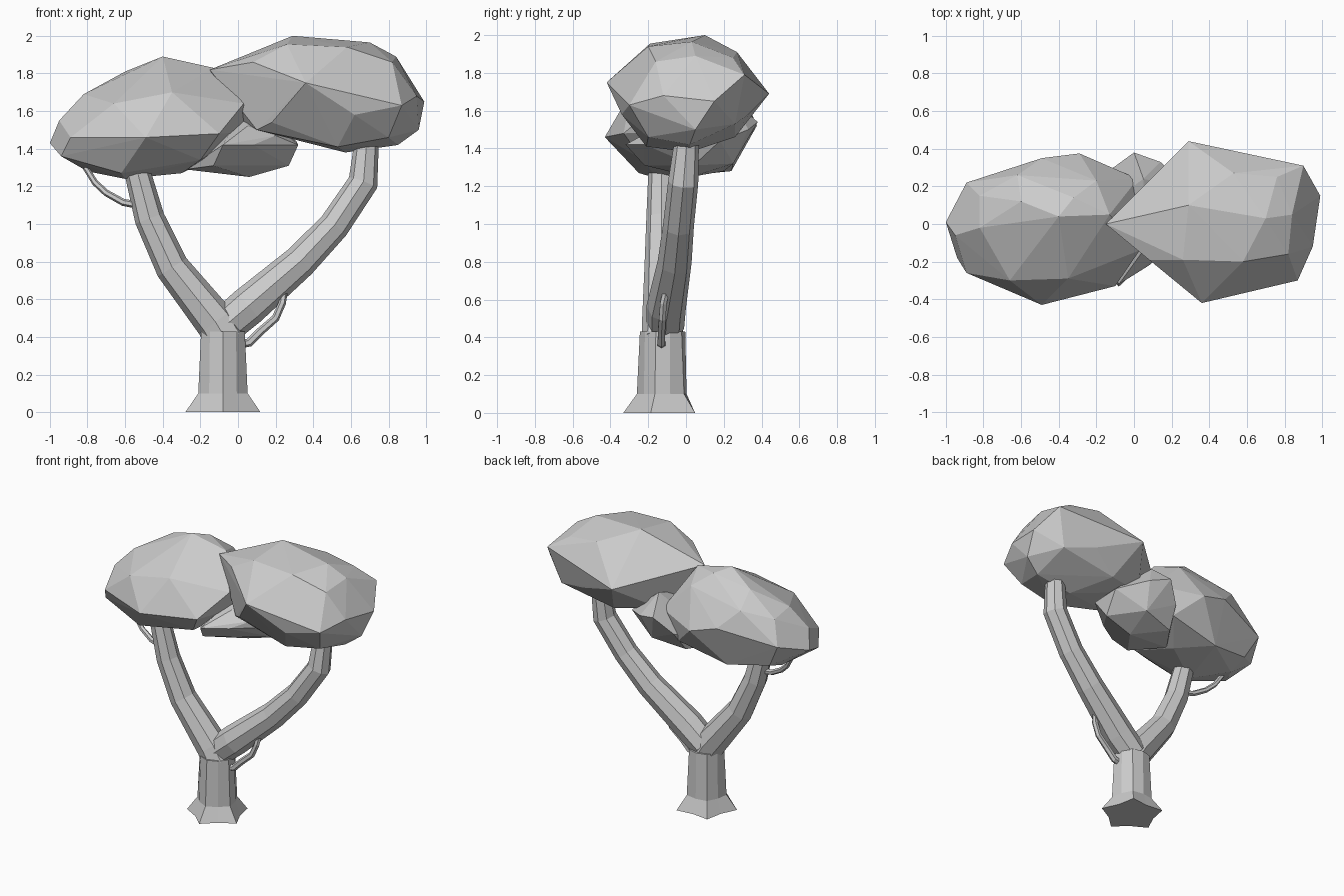
import bpy, bmesh, math
from mathutils import Vector


def finish(name, bm):
    bmesh.ops.recalc_face_normals(bm, faces=bm.faces)
    mesh = bpy.data.meshes.new(name)
    bm.to_mesh(mesh)
    bm.free()
    obj = bpy.data.objects.new(name, mesh)
    bpy.context.collection.objects.link(obj)
    return obj


def skin(name, rings):
    """Bridge equal-sized rings of points and cap both ends."""
    bm = bmesh.new()
    vs = [[bm.verts.new(p) for p in r] for r in rings]
    n = len(vs[0])
    for a, b in zip(vs, vs[1:]):
        for i in range(n):
            j = (i + 1) % n
            bm.faces.new((a[i], a[j], b[j], b[i]))
    bm.faces.new(vs[0][::-1])
    bm.faces.new(vs[-1])
    return finish(name, bm)


def tube(name, path, sides):
    """Tapered limb along (x, y, z, radius) stations."""
    pts = [Vector(p[:3]) for p in path]
    rings = []
    for i, c in enumerate(pts):
        t = (pts[min(i + 1, len(pts) - 1)] - pts[max(i - 1, 0)]).normalized()
        v = t.cross(Vector((0, 1, 0))).normalized()
        w = t.cross(v)
        r = path[i][3]
        rings.append([c + r * (math.cos(a) * v + math.sin(a) * w)
                      for a in (2 * math.pi * k / sides for k in range(sides))])
    return skin(name, rings)


def canopy(name, points):
    """Faceted leaf mass wrapped around its corner points."""
    bm = bmesh.new()
    for p in points:
        bm.verts.new(p)
    bmesh.ops.convex_hull(bm, input=bm.verts)
    loose = [v for v in bm.verts if not v.link_faces]
    bmesh.ops.delete(bm, geom=loose, context='VERTS')
    return finish(name, bm)


# Trunk with a five-pointed flared foot
rings = []
for z, r_out, r_in in ((0, .21, .155), (.1, .138, .125), (.43, .122, .118)):
    rings.append([(-.08 + (r_out, r_in)[k % 2] * math.cos(math.pi * k / 5 - math.pi / 2),
                   -.122 + (r_out, r_in)[k % 2] * math.sin(math.pi * k / 5 - math.pi / 2), z)
                  for k in range(10)])
skin("trunk", rings)

# Two main limbs
tube("left_limb", [(-.06, -.125, .38, .11), (-.12, -.125, .48, .108), (-.35, -.13, .77, .09),
                   (-.47, -.13, 1.03, .08), (-.53, -.13, 1.26, .07), (-.54, -.12, 1.36, .06)], 8)
tube("right_limb", [(-.08, -.11, .45, .10), (.05, -.105, .56, .105), (.33, -.06, .80, .09),
                    (.51, -.04, .99, .082), (.665, -.015, 1.22, .08),
                    (.685, .005, 1.45, .064), (.69, .01, 1.53, .06)], 8)

# Thin twigs
tube("left_twig", [(-.53, -.13, 1.10, .02), (-.61, -.12, 1.115, .019), (-.70, -.10, 1.165, .018),
                   (-.76, -.08, 1.22, .017), (-.81, -.06, 1.30, .016)], 6)
tube("right_twig", [(.0, -.13, .36, .024), (.06, -.13, .37, .023), (.12, -.13, .43, .022),
                    (.20, -.125, .50, .021), (.235, -.12, .58, .02), (.25, -.10, .67, .018)], 6)

# Leaf masses
canopy("left_leaves", [
    (-1, .01, 1.43), (-.95, -.06, 1.55), (-.82, -.02, 1.69), (-.94, -.18, 1.36), (-.89, .22, 1.50),
    (-.89, -.26, 1.46), (-.49, -.43, 1.46), (-.10, -.33, 1.48), (-.66, -.30, 1.64),
    (-.35, -.29, 1.70), (-.40, .04, 1.89), (-.32, .14, 1.86), (-.60, .12, 1.81), (-.13, .05, 1.83),
    (-.20, .23, 1.77), (-.62, .26, 1.71), (-.82, .15, 1.66),
    (-.49, .35, 1.58), (-.29, .375, 1.52), (.02, .24, 1.55), (.03, -.14, 1.64),
    (.045, .03, 1.49), (-.60, -.15, 1.24), (-.30, .05, 1.27), (-.80, .04, 1.28),
    (-.20, -.23, 1.34), (-.62, -.25, 1.27), (-.50, .24, 1.28), (-.80, .18, 1.33),
    (-.12, .26, 1.36)])
canopy("right_leaves", [
    (-.15, 0, 1.82), (.08, -.19, 1.86), (.29, .10, 2.0), (.26, -.19, 1.955), (.70, .03, 1.965),
    (.53, .27, 1.91), (.76, .25, 1.88), (.90, .31, 1.79), (.29, .44, 1.69), (.36, -.42, 1.75),
    (.58, -.20, 1.94), (.82, -.16, 1.86), (.84, .05, 1.89), (.99, .15, 1.65), (.95, -.12, 1.68),
    (.87, -.30, 1.63), (.96, .05, 1.50), (.62, -.34, 1.58), (.53, -.21, 1.41), (.57, .02, 1.38),
    (.85, .02, 1.42), (.80, -.2, 1.46), (.82, .26, 1.53), (.40, .26, 1.46), (.60, .33, 1.58),
    (.18, -.24, 1.54), (.10, -.17, 1.50), (.10, .16, 1.50), (-.02, .02, 1.58)])
canopy("lower_leaves", [
    (-.28, 0, 1.29), (-.13, -.22, 1.31), (-.08, -.32, 1.42), (.08, -.22, 1.42), (.06, .03, 1.25),
    (.27, .04, 1.31), (.32, -.02, 1.42), (.20, -.12, 1.47), (.31, .18, 1.44), (.14, .33, 1.50),
    (0, .38, 1.54), (-.11, .30, 1.42), (.10, .25, 1.32), (-.14, .20, 1.28), (.05, -.14, 1.52),
    (.05, .24, 1.66)])
